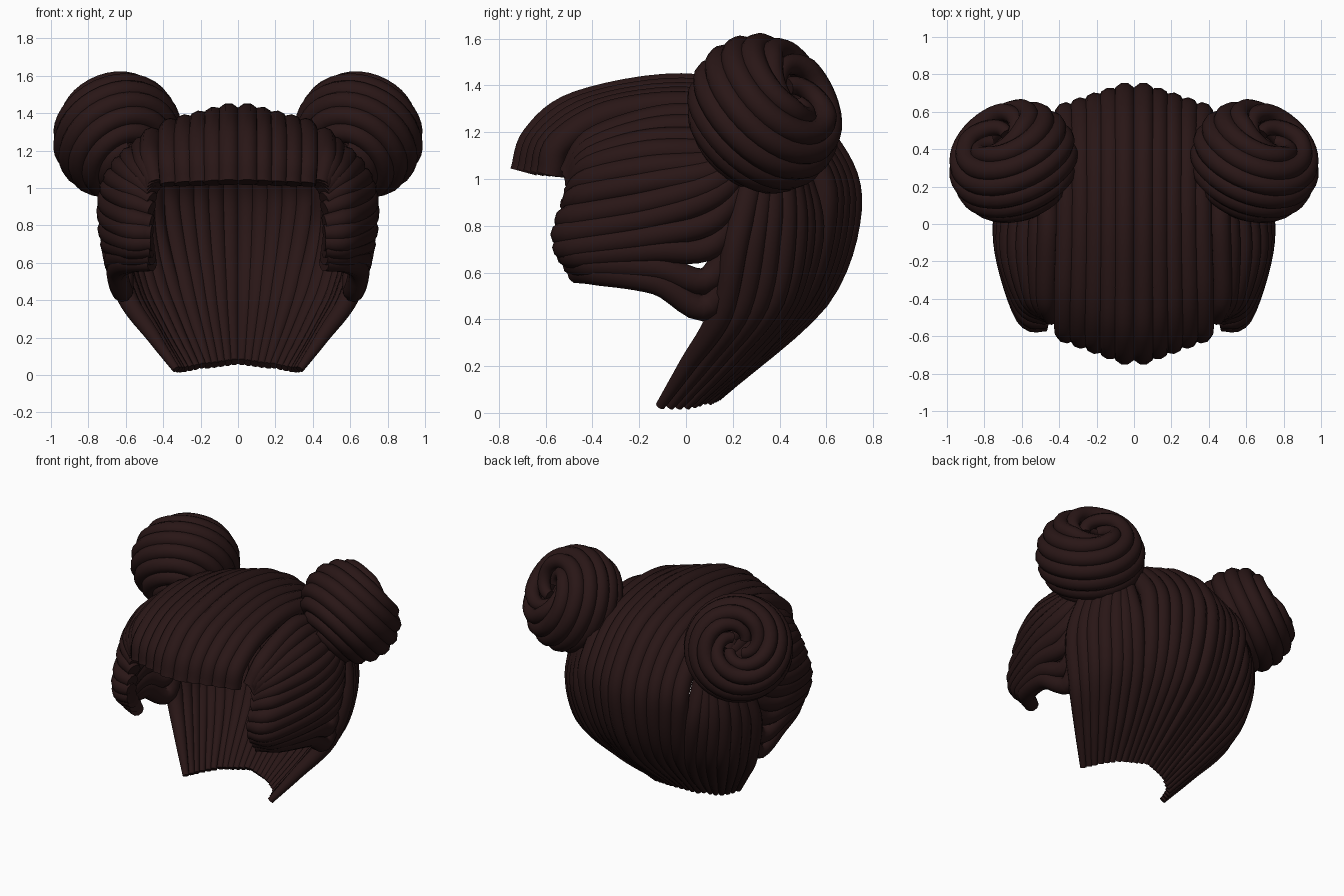
import bpy, math
from mathutils import Vector

if "Cube" in bpy.data.objects:
    bpy.data.objects.remove(bpy.data.objects["Cube"])

mat = bpy.data.materials.new("dark_brown_hair")
mat.diffuse_color = (0.022, 0.008, 0.008, 1)
mat.use_nodes = True
mat.node_tree.nodes["Principled BSDF"].inputs["Base Color"].default_value = mat.diffuse_color


def smooth_path(pts, steps=6):
    """Catmull-Rom through the points."""
    p = [Vector(q) for q in pts]
    p = [2 * p[0] - p[1]] + p + [2 * p[-1] - p[-2]]
    out = []
    for i in range(1, len(p) - 2):
        a, b, c, d = p[i - 1:i + 3]
        for k in range(steps):
            t = k / steps
            out.append(0.5 * (2 * b + (c - a) * t + (2 * a - 5 * b + 4 * c - d) * t * t
                              + (3 * b - a - 3 * c + d) * t ** 3))
    return out + [p[-2]]


def between(guides, f):
    """Blend a row of guide paths; f runs 0..1 across the row."""
    cols = [smooth_path(col, 20) for col in zip(*guides)]
    return smooth_path([c[round(f * (len(c) - 1))] for c in cols])


def tubes(name, strands):
    """Turn (path, radius function) pairs into one mesh of round locks."""
    cu = bpy.data.curves.new(name, 'CURVE')
    cu.dimensions = '3D'
    cu.bevel_depth = 1
    cu.bevel_resolution = 3
    cu.use_fill_caps = True
    for path, rad in strands:
        sp = cu.splines.new('POLY')
        sp.points.add(len(path) - 1)
        sp.use_smooth = True
        for i, q in enumerate(path):
            sp.points[i].co = (*q, 1)
            sp.points[i].radius = rad(i / (len(path) - 1))
    tmp = bpy.data.objects.new(name + "_tmp", cu)
    bpy.context.collection.objects.link(tmp)
    dg = bpy.context.evaluated_depsgraph_get()
    me = bpy.data.meshes.new_from_object(tmp.evaluated_get(dg))
    bpy.data.objects.remove(tmp)
    me.name = name
    me.materials.clear()
    me.materials.append(mat)
    ob = bpy.data.objects.new(name, me)
    bpy.context.collection.objects.link(ob)
    bpy.context.view_layer.objects.active = ob
    ob.select_set(True)
    bpy.ops.object.shade_smooth_by_angle(angle=math.radians(50))
    ob.select_set(False)


def both_sides(strands):
    return strands + [([Vector((-q.x, q.y, q.z)) for q in p], r) for p, r in strands]


def row(guides, n, rad):
    return both_sides([(between(guides, i / (n - 1)), rad) for i in range(n)])


# Crown: locks from the fringe over the top and down the back to the nape
crown = [
    [(.05, -.695, 1.03), (.05, -.645, 1.18), (.05, -.46, 1.32), (.05, -.02, 1.395),
     (.05, .4, 1.31), (.05, .62, 1.12), (.05, .695, .87), (.045, .56, .49), (.02, .13, .07)],
    [(.36, -.58, 1.02), (.37, -.54, 1.15), (.37, -.33, 1.275), (.36, 0, 1.315),
     (.36, .33, 1.25), (.36, .53, 1.08), (.36, .59, .87), (.29, .48, .49), (.16, .09, .05)]]
tubes("crown_locks", row(crown, 5, lambda t: .06 - .036 * max(0, (t - .87) / .13)))

# Sides: locks swept forward from beneath each bun, tips curling inward
sides = [
    [(.44, -.5, 1.02), (.47, -.4, 1.16), (.465, -.15, 1.25), (.46, .05, 1.26), (.48, .25, 1.17)],
    [(.46, -.48, .95), (.57, -.40, 1.02), (.65, -.16, 1.07), (.63, .08, 1.08), (.55, .25, 1.1)],
    [(.46, -.53, .74), (.58, -.49, .75), (.69, -.14, .81), (.68, .12, .9), (.57, .27, 1.08)],
    [(.46, -.47, .6), (.585, -.37, .6), (.645, -.12, .56), (.615, .1, .46), (.63, .24, .85)]]
tubes("side_locks", row(sides, 12, lambda t: .046 + .012 * min(1, t * 4)))

# Nape: locks falling from the buns and narrowing to the neck
nape = [
    [(.33, -.11, .03), (.455, .01, .21), (.60, .15, .43), (.68, .22, .75), (.6, .3, 1.08)],
    [(.28, .0, .03), (.42, .2, .25), (.54, .37, .49), (.585, .42, .8), (.52, .4, 1.1)],
    [(.19, .07, .05), (.285, .3, .27), (.37, .46, .5), (.44, .535, .8), (.45, .45, 1.1)]]
tubes("nape_locks", row(nape, 7, lambda t: .021 + .036 * min(1, t * 2)))

# Buns: four locks wound twice around a tilted axis, sinking into a dimple
axis = Vector((.45, .7, .5)).normalized()
u = axis.orthogonal().normalized()
v = axis.cross(u)
centre = Vector((.645, .335, 1.28))
coils = []
for s in range(4):
    path = []
    for i in range(73):
        t = i / 72
        phi = math.radians(-72 + 152 * t)
        a = t * 4 * math.pi + s * math.pi / 2
        r = .298 * math.cos(phi) ** .9
        h = .245 * math.sin(phi) - .1 * max(0, (t - .85) / .15)
        path.append(centre + axis * h + (u * math.cos(a) + v * math.sin(a)) * r)
    coils.append((path, lambda t: .057 - .02 * max(0, (t - .75) / .25)))
tubes("hair_buns", both_sides(coils))
